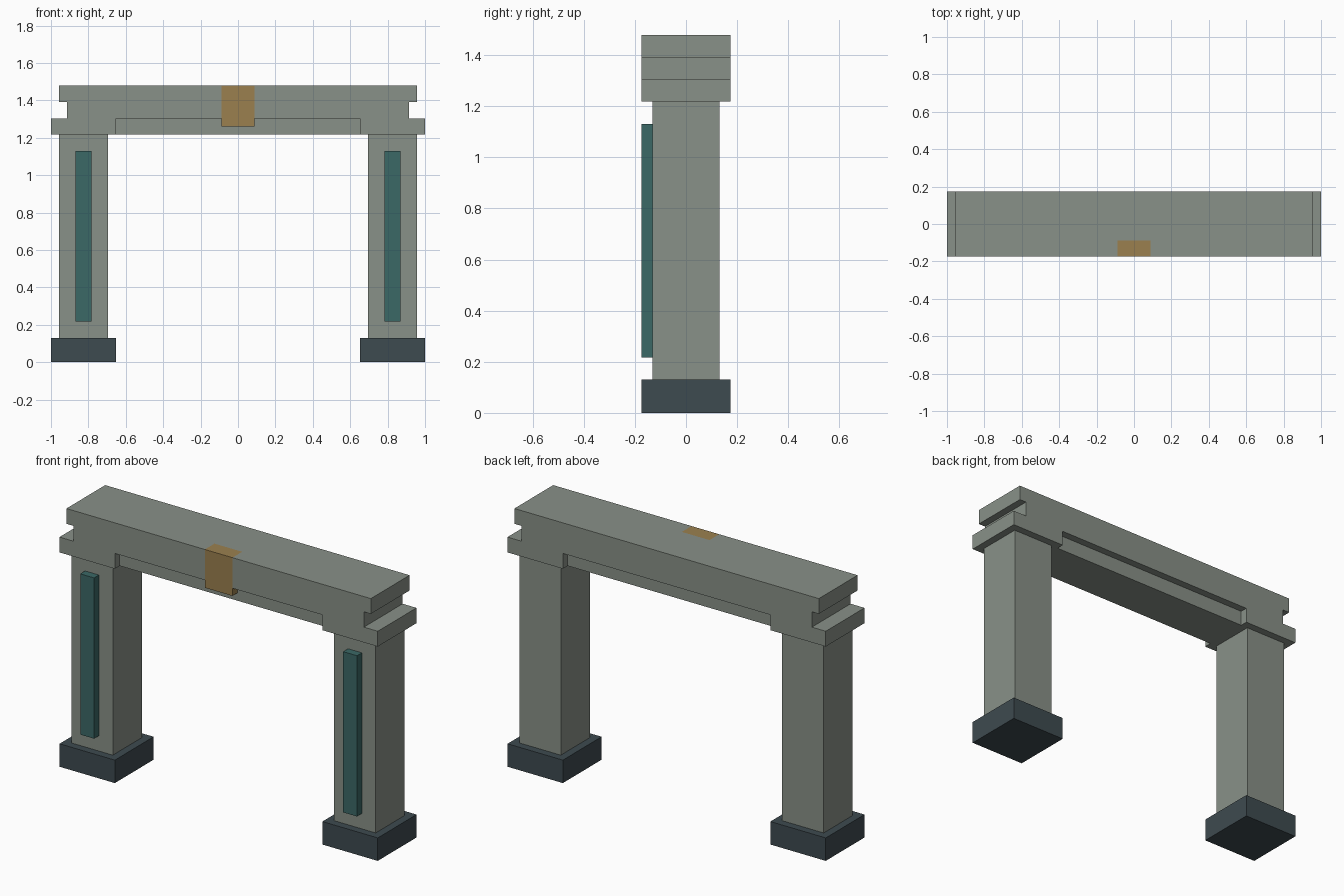
import bpy
import bmesh

if "Cube" in bpy.data.objects:
    bpy.data.objects.remove(bpy.data.objects["Cube"])

U = 1 / 23  # building module: the gate is 46 modules wide


def material(name, rgb):
    m = bpy.data.materials.new(name)
    m.diffuse_color = (*rgb, 1)
    m.use_nodes = True
    m.node_tree.nodes["Principled BSDF"].inputs["Base Color"].default_value = m.diffuse_color
    return m


STONE = material("grey stone", (0.250, 0.282, 0.246))
SLATE = material("dark slate", (0.048, 0.069, 0.080))
TEAL = material("teal inlay", (0.044, 0.138, 0.132))
OCHRE = material("ochre keystone", (0.328, 0.216, 0.078))


def prism(name, profile, y0, y1, mat):
    """Extrude an x-z outline (in modules) from y0 to y1."""
    bm = bmesh.new()
    face = bm.faces.new([bm.verts.new((x * U, y0 * U, z * U)) for x, z in profile])
    new = bmesh.ops.extrude_face_region(bm, geom=[face])["geom"]
    verts = [v for v in new if isinstance(v, bmesh.types.BMVert)]
    bmesh.ops.translate(bm, vec=(0, (y1 - y0) * U, 0), verts=verts)
    bmesh.ops.recalc_face_normals(bm, faces=bm.faces)
    mesh = bpy.data.meshes.new(name)
    bm.to_mesh(mesh)
    bm.free()
    mesh.materials.append(mat)
    obj = bpy.data.objects.new(name, mesh)
    bpy.context.collection.objects.link(obj)
    return obj


def box(name, x0, x1, y0, y1, z0, z1, mat):
    return prism(name, [(x0, z0), (x1, z0), (x1, z1), (x0, z1)], y0, y1, mat)


# Legs: plinth, pillar and raised front inlay on each side
for side, s in (("left", -1), ("right", 1)):
    box(f"{side}_plinth", 15 * s, 23 * s, -4, 4, 0, 3, SLATE)
    box(f"{side}_pillar", 16 * s, 22 * s, -3, 3, 3, 28, STONE)
    box(f"{side}_inlay", 18 * s, 20 * s, -4, -3, 5, 26, TEAL)

# Entablature: capitals, notched ends and top slab in one outline
half = [(15, 30), (15, 28), (23, 28), (23, 30), (21, 30), (21, 32), (22, 32), (22, 34)]
outline = half + [(-x, z) for x, z in reversed(half)]
entablature = prism("entablature", outline, -4, 4, STONE)

# Recessed beam between the capitals
box("recessed_beam", -15, 15, -3, 3, 28, 30, STONE)

# Keystone set into a pocket in the front
box("keystone", -2, 2, -4, -2, 29, 34, OCHRE)
cutter = box("keystone_pocket_cutter", -2, 2, -5, -2, 29, 35, STONE)
cutter.hide_render = True
cutter.hide_viewport = True
cutter.display_type = 'WIRE'
cut = entablature.modifiers.new("keystone_pocket", 'BOOLEAN')
cut.operation = 'DIFFERENCE'
cut.solver = 'EXACT'
cut.object = cutter
